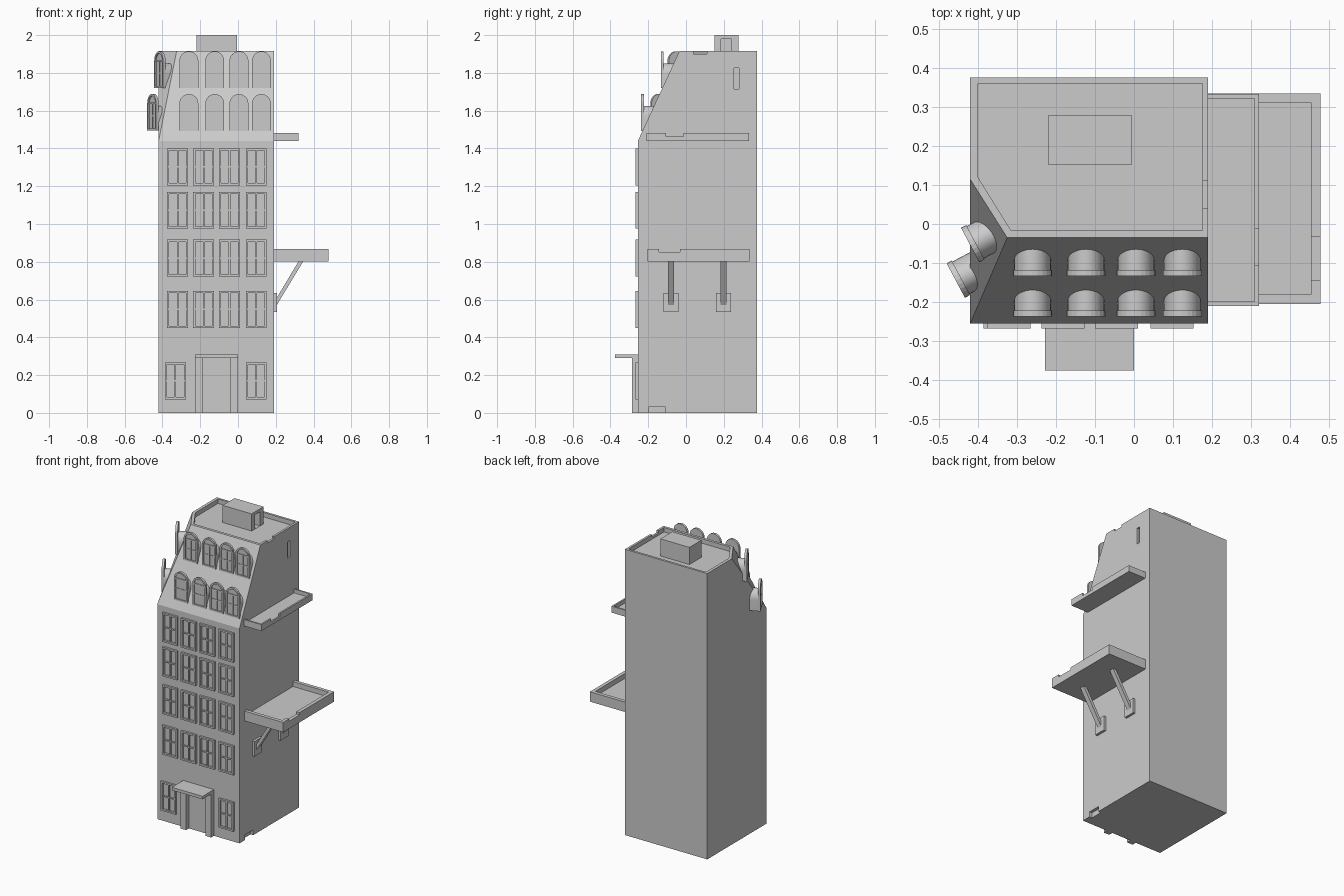
import bpy, bmesh, math
from mathutils import Matrix, Vector

if "Cube" in bpy.data.objects:
    bpy.data.objects.remove(bpy.data.objects["Cube"])


def make(name, verts, faces, mat=Matrix()):
    me = bpy.data.meshes.new(name)
    me.from_pydata([mat @ Vector(v) for v in verts], [], faces)
    bm = bmesh.new()
    bm.from_mesh(me)
    bmesh.ops.recalc_face_normals(bm, faces=bm.faces)
    bm.to_mesh(me)
    bm.free()
    ob = bpy.data.objects.new(name, me)
    bpy.context.collection.objects.link(ob)
    return ob


def prism(pts, a, b, to3):
    """Verts and faces of a polygon swept from a to b."""
    n = len(pts)
    v = [to3(p, a) for p in pts] + [to3(p, b) for p in pts]
    f = [list(range(n)), list(range(2 * n - 1, n - 1, -1))]
    f += [[i, (i + 1) % n, n + (i + 1) % n, n + i] for i in range(n)]
    return v, f


def ring(outer, inner, y0, y1):
    """Frame between two loops in local xz, from y0 to y1."""
    n = len(outer)
    v = [(x, y, z) for y in (y0, y1) for loop in (outer, inner) for x, z in loop]
    f = []
    for i in range(n):
        j = (i + 1) % n
        for a, b in ((0, n), (n, 3 * n), (3 * n, 2 * n), (2 * n, 0)):
            f.append([a + i, a + j, b + j, b + i])
    return v, f


def box(x0, x1, y0, y1, z0, z1):
    return prism([(x0, y0), (x1, y0), (x1, y1), (x0, y1)], z0, z1, lambda p, z: (*p, z))


def combine(name, parts, mat=Matrix()):
    V, F = [], []
    for v, f in parts:
        F += [[i + len(V) for i in face] for face in f]
        V += v
    return make(name, V, F, mat)


def cut(ob, part):
    c = make("cutter", *part)
    c.hide_render = True
    m = ob.modifiers.new("cut", "BOOLEAN")
    m.operation, m.solver, m.object = "DIFFERENCE", "EXACT", c
    bpy.context.view_layer.objects.active = ob
    bpy.ops.object.modifier_apply(modifier=m.name)
    bpy.data.objects.remove(c)


# Main block with sloped front roof and chamfered left corner
base = [(-.42, -.255), (.19, -.255), (.19, .375), (-.42, .375)]
roof = [(-.42, .115), (-.325, -.035), (.19, -.035), (.19, .375), (-.42, .375)]
bm = bmesh.new()
for pts, zs in ((base, (0, 1.44)), (roof, (1.915,))):
    for z in zs:
        if z == 1.44:
            pts = base[:2]
        for p in pts:
            bm.verts.new((*p, z))
bmesh.ops.convex_hull(bm, input=bm.verts)
bmesh.ops.dissolve_limit(bm, angle_limit=.01, verts=bm.verts, edges=bm.edges)
me = bpy.data.meshes.new("building_body")
bm.to_mesh(me)
bm.free()
body = bpy.data.objects.new("building_body", me)
bpy.context.collection.objects.link(body)

# Sunken flat roof, parapet notch, slit window and foot notch
inner = [(-.40, .12), (-.315, -.017), (.175, -.017), (.175, .36), (-.40, .36)]
cut(body, prism(inner, 1.885, 1.95, lambda p, z: (*p, z)))
cut(body, box(.16, .2, .04, .11, 1.9, 1.95))
cut(body, box(.175, .2, .255, .28, 1.715, 1.825))
cut(body, box(.17, .2, -.195, -.11, -.02, .035))

# Roof hut with door opening
hut = make("roof_hut", *box(-.22, -.005, .152, .278, 1.88, 2))
cut(hut, box(-.045, .02, .185, .24, 1.886, 1.98))


# Rectangular windows
def window(x, z):
    w, h, t = .055, .195, .011
    out = [(-w, 0), (w, 0), (w, h), (-w, h)]
    inn = [(-w + t, t), (w - t, t), (w - t, h - t), (-w + t, h - t)]
    combine("window", [ring(out, inn, -.013, .005),
                       box(-.004, .004, -.008, .005, t, h - t),
                       box(-w + t, w - t, -.007, .005, h * .5 - .004, h * .5 + .004)],
            Matrix.Translation((x, -.255, z)))


for z in (.45, .722, .975, 1.205):
    for x in (-.32, -.182, -.045, .097):
        window(x, z)
for x in (-.331, .097):
    window(x, .072)


# Arched dormers: front plate, pane, glazing bars and lower barrel behind
def arch(w, bottom, spring, rise, n=12):
    return [(-w, bottom), (w, bottom)] + [
        (w * math.cos(math.pi * i / n), spring + rise * math.sin(math.pi * i / n))
        for i in range(n + 1)]


def dormer(x, y, z, turn=0.0):
    mat = Matrix.Translation((x, y, z)) @ Matrix.Rotation(math.radians(turn), 4, "Z")
    to3 = lambda p, d: (p[0], d, p[1])
    combine("dormer_window", [
        ring(arch(.05, 0, .145, .05), arch(.039, .011, .145, .039), 0, .015),
        prism(arch(.041, .009, .145, .041), .007, .014, to3),
        box(-.004, .004, .003, .01, .01, .145),
        box(-.04, .04, .003, .01, .141, .149),
        box(-.04, .04, .004, .01, .074, .082)], mat)
    barrel = combine("dormer_barrel", [prism(arch(.047, .002, .072, .06, 16), .012, .115, to3)], mat)
    barrel.select_set(True)
    bpy.context.view_layer.objects.active = barrel
    bpy.ops.object.shade_smooth_by_angle(angle=math.radians(30))
    barrel.select_set(False)


bpy.ops.object.select_all(action="DESELECT")
for y, z in ((-.237, 1.493), (-.133, 1.719)):
    for x in (-.26, -.123, .005, .124):
        dormer(x, y, z)
dormer(-.457, -.145, 1.494, -62)
dormer(-.42, -.054, 1.719, -62)

# Entrance pillars and canopy
for i, (x0, x1) in enumerate(((-.228, -.185), (-.042, 0))):
    make("door_pillar", *box(x0, x1, -.285, -.25, 0, .292))
make("door_canopy", *box(-.228, 0, -.375, -.25, .29, .31))


# Side balconies: tray with rims, outer rim notched
def balcony(name, x1, y0, y1, z0, z1, t, n0, n1, floor, drop):
    x0 = .185
    outline = [(y0, z0), (y1, z0), (y1, z1), (n1, z1), (n1, z1 - drop),
               (n0, z1 - drop), (n0, z1), (y0, z1)]
    combine(name, [box(x0, x1 - t, y0 + t, y1 - t, z0, floor),
                   box(x0, x1 - t, y0, y0 + t, z0, z1),
                   box(x0, x1 - t, y1 - t, y1, z0, z1),
                   prism(outline, x1 - t, x1, lambda p, x: (x, *p))])


balcony("lower_balcony", .478, -.205, .335, .802, .868, .024, -.143, -.032, .835, .016)
balcony("upper_balcony", .32, -.21, .333, 1.44, 1.483, .011, -.106, -.013, 1.458, .02)

# Struts under the lower balcony with wall plates
for y in (-.08, .198):
    make("strut_plate", *box(.185, .206, y - .04, y + .04, .535, .635))
    prof = [(.2, .562), (.347, .805), (.322, .805), (.2, .6)]
    make("strut", *prism(prof, y - .016, y + .016, lambda p, d: (p[0], d, p[1])))
